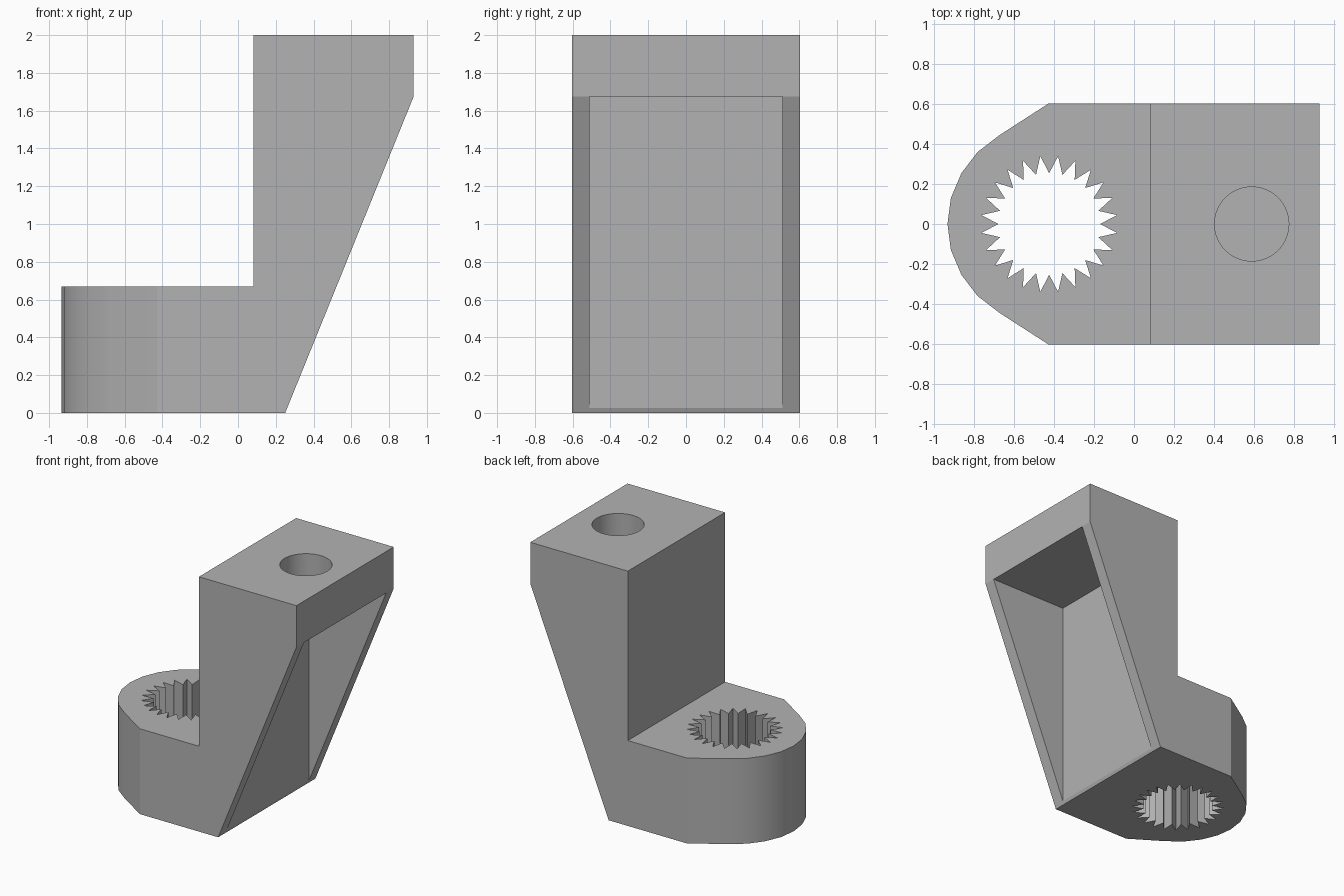
import bpy, bmesh
from math import sin, cos, pi, radians
from mathutils import Vector

cube = bpy.data.objects.get("Cube")
if cube:
    bpy.data.objects.remove(cube, do_unlink=True)

grey = bpy.data.materials.new("plain grey")
grey.use_nodes = True
colour = (0.45, 0.45, 0.45, 1)
grey.diffuse_color = colour
grey.node_tree.nodes["Principled BSDF"].inputs["Base Color"].default_value = colour


def prism(name, points, extrude):
    """Extrude a flat outline of 3D points into a closed solid."""
    bm = bmesh.new()
    face = bm.faces.new([bm.verts.new(p) for p in points])
    swept = bmesh.ops.extrude_face_region(bm, geom=[face], use_keep_orig=True)
    moved = [g for g in swept["geom"] if isinstance(g, bmesh.types.BMVert)]
    bmesh.ops.translate(bm, verts=moved, vec=Vector(extrude))
    bmesh.ops.recalc_face_normals(bm, faces=bm.faces)
    mesh = bpy.data.meshes.new(name)
    bm.to_mesh(mesh)
    bm.free()
    mesh.materials.append(grey)
    obj = bpy.data.objects.new(name, mesh)
    bpy.context.collection.objects.link(obj)
    return obj


def combine(target, tool, operation):
    """Apply a boolean and discard the helper solid."""
    mod = target.modifiers.new(tool.name, 'BOOLEAN')
    mod.operation, mod.object, mod.solver = operation, tool, 'EXACT'
    bpy.context.view_layer.objects.active = target
    bpy.ops.object.modifier_apply(modifier=mod.name)
    bpy.data.objects.remove(tool, do_unlink=True)


def ring(cx, count, z, radius):
    """Closed ring of points; radius is a function of the point index."""
    return [(cx + radius(i) * cos(2 * pi * i / count),
             radius(i) * sin(2 * pi * i / count), z) for i in range(count)]


# Side profile: low foot, upright block and slanted back
side = [(-1.2, 0), (0.25, 0), (0.93, 1.675), (0.93, 2), (0.083, 2),
        (0.083, 0.67), (-1.2, 0.67)]
bracket = prism("bracket_body", [(x, -0.603, z) for x, z in side], (0, 1.206, 0))

# Plan outline: rounded nose, mirrored front to back
nose = [(-0.43, 0.603), (-0.675, 0.445), (-0.785, 0.36), (-0.865, 0.255), (-0.918, 0.13)]
plan = [(1.2, 0.603)] + nose + [(-0.935, 0)]
plan += [(x, -y) for x, y in reversed(nose)] + [(1.2, -0.603)]
combine(bracket, prism("nose_outline", [(x, y, -0.2) for x, y in plan], (0, 0, 2.5)), 'INTERSECT')

# Pocket hollowed out of the slanted back
pocket = [(0.26, -0.51), (1.3, -0.51), (1.3, 0.51), (0.26, 0.51)]
combine(bracket, prism("pocket", [(x, y, -0.1) for x, y in pocket], (0, 0, 1.774)), 'DIFFERENCE')

# Toothed hole through the foot
teeth = ring(-0.425, 48, -0.2, lambda i: 0.343 if i % 2 else 0.255)
combine(bracket, prism("toothed_hole", teeth, (0, 0, 1.1)), 'DIFFERENCE')

# Blind round bore in the top
bore = ring(0.59, 64, 1.75, lambda i: 0.186)
combine(bracket, prism("top_bore", bore, (0, 0, 0.5)), 'DIFFERENCE')

# Smooth curved walls, keep corners sharp
bpy.ops.object.select_all(action='DESELECT')
bracket.select_set(True)
bpy.context.view_layer.objects.active = bracket
bpy.ops.object.shade_smooth_by_angle(angle=radians(20))
